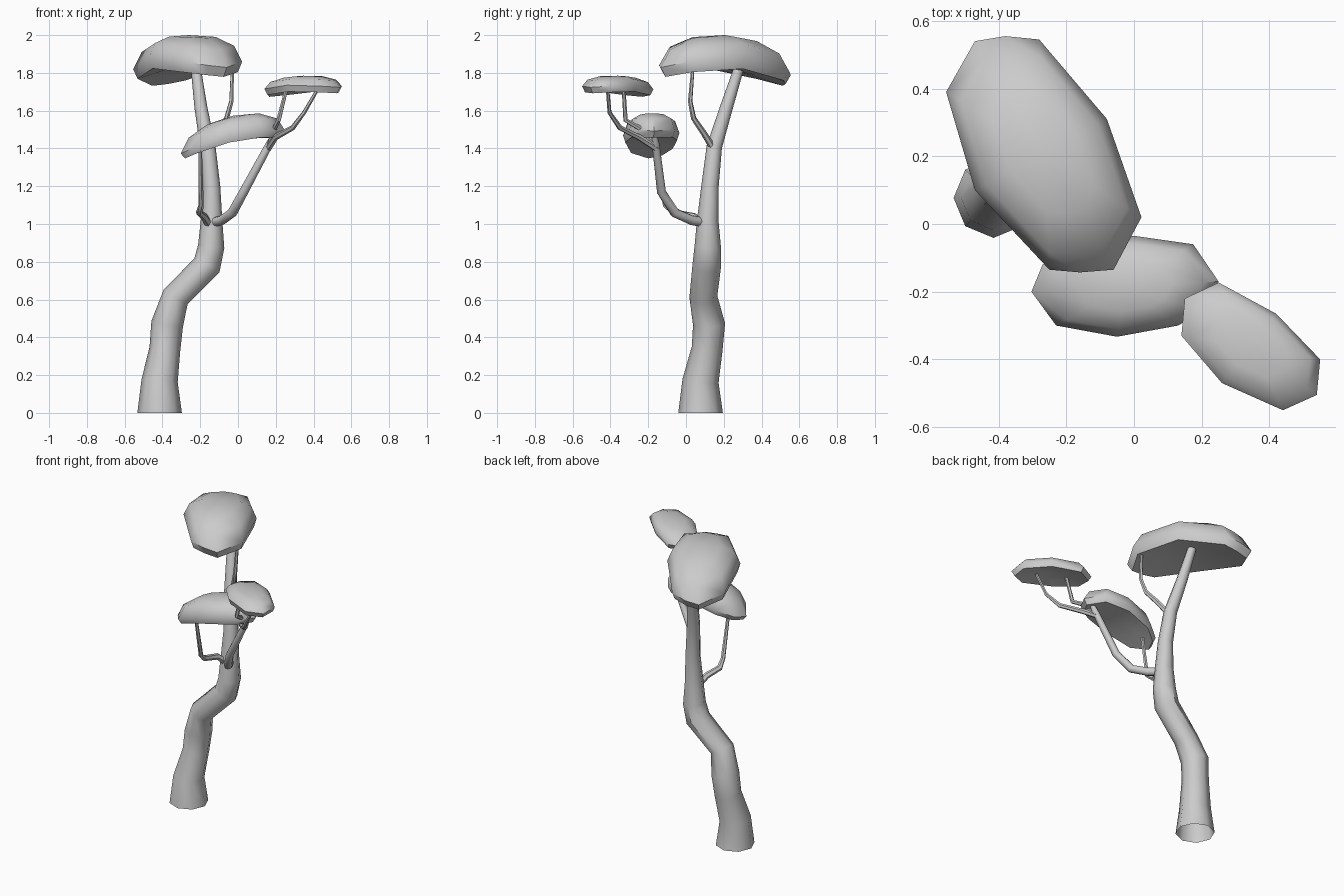
import bpy, bmesh
from mathutils import Vector


def finish(ob, angle):
    bpy.ops.object.select_all(action='DESELECT')
    ob.select_set(True)
    bpy.context.view_layer.objects.active = ob
    if ob.type == 'CURVE':
        bpy.ops.object.convert(target='MESH')
    bpy.ops.object.shade_smooth_by_angle(angle=angle)


def limb(name, pts, sides_res=2):
    """Tapered open tube through (x, y, z, radius) points."""
    cu = bpy.data.curves.new(name, 'CURVE')
    cu.dimensions = '3D'
    cu.bevel_depth = 1.0
    cu.bevel_resolution = sides_res
    sp = cu.splines.new('POLY')
    sp.points.add(len(pts) - 1)
    for p, (x, y, z, r) in zip(sp.points, pts):
        p.co = (x, y, z, 1)
        p.radius = r
    ob = bpy.data.objects.new(name, cu)
    bpy.context.collection.objects.link(ob)
    finish(ob, 0.8)


def canopy(name, outline, tail, head, z, tilt, drop, up, down, hollow):
    """Bent flat-bottomed dome: scaled copies of the outline, lofted."""
    tail, head = Vector(tail), Vector(head)
    c = (tail + head) / 2
    half = (head - tail) / 2

    def place(bm, p, s, h):
        q = c + (Vector(p) - c) * s
        t = (q - c).dot(half) / half.length_squared
        return bm.verts.new((q.x, q.y, z + h + tilt * t - drop * t * t))

    bm = bmesh.new()
    rings = [[place(bm, p, s, h) for p in outline] for s, h in (
        (0.5, (down + hollow) / 2), (0.92, down), (1.0, 0.0),
        (0.85, up * 0.64), (0.5, up * 0.93))]
    n = len(outline)
    for a, b in zip(rings, rings[1:]):
        for i in range(n):
            j = (i + 1) % n
            bm.faces.new((a[i], a[j], b[j], b[i]))
    low, high = place(bm, c, 1, hollow), place(bm, c, 1, up)
    for i in range(n):
        j = (i + 1) % n
        bm.faces.new((rings[0][j], rings[0][i], low))
        bm.faces.new((rings[-1][i], rings[-1][j], high))
    bmesh.ops.recalc_face_normals(bm, faces=bm.faces)
    me = bpy.data.meshes.new(name)
    bm.to_mesh(me)
    bm.free()
    ob = bpy.data.objects.new(name, me)
    bpy.context.collection.objects.link(ob)
    finish(ob, 0.85)


# Trunk, open at the base
limb("trunk", [
    (-0.415, 0.077, 0.0, 0.118), (-0.415, 0.077, 0.17, 0.096),
    (-0.387, 0.112, 0.34, 0.082), (-0.375, 0.122, 0.47, 0.085),
    (-0.33, 0.092, 0.615, 0.074), (-0.165, 0.11, 0.78, 0.076),
    (-0.142, 0.115, 0.88, 0.07), (-0.14, 0.115, 1.02, 0.057),
    (-0.14, 0.127, 1.2, 0.046), (-0.16, 0.15, 1.41, 0.041),
    (-0.197, 0.215, 1.62, 0.034), (-0.225, 0.285, 1.84, 0.026)])

# Main side branch
limb("side_branch", [
    (-0.13, 0.09, 1.01, 0.026), (-0.085, 0.03, 1.02, 0.026),
    (-0.03, -0.06, 1.06, 0.026), (0.03, -0.13, 1.17, 0.024),
    (0.165, -0.16, 1.42, 0.02), (0.2, -0.17, 1.49, 0.012)])

# Thin twigs carrying the canopies
limb("inner_twig", [
    (0.165, -0.16, 1.41, 0.016), (0.195, -0.25, 1.51, 0.014),
    (0.215, -0.32, 1.55, 0.013), (0.255, -0.33, 1.71, 0.01)], 1)
limb("outer_twig", [
    (0.16, -0.155, 1.4, 0.018), (0.2, -0.25, 1.46, 0.016),
    (0.29, -0.35, 1.51, 0.014), (0.35, -0.405, 1.59, 0.011),
    (0.42, -0.415, 1.71, 0.009)], 1)
limb("top_twig", [
    (-0.15, 0.15, 1.39, 0.018), (-0.11, 0.095, 1.48, 0.016),
    (-0.06, 0.04, 1.56, 0.014), (-0.035, 0.022, 1.65, 0.012),
    (-0.03, 0.035, 1.81, 0.009)], 1)
limb("low_twig", [
    (-0.15, 0.09, 0.99, 0.022), (-0.18, 0.04, 1.04, 0.02),
    (-0.205, -0.06, 1.06, 0.018), (-0.195, -0.11, 1.1, 0.014),
    (-0.2, -0.16, 1.38, 0.01)], 1)

# Leaf canopies
canopy("top_canopy", [
    (-0.555, 0.39), (-0.47, 0.54), (-0.38, 0.555), (-0.28, 0.545),
    (-0.08, 0.31), (0.022, 0.02), (-0.06, -0.135), (-0.16, -0.143),
    (-0.25, -0.135), (-0.47, 0.1)],
    (-0.1, -0.14), (-0.42, 0.55), 1.883, -0.025, 0.075, 0.117, -0.06, -0.063)
canopy("middle_canopy", [
    (-0.303, -0.2), (-0.23, -0.3), (-0.05, -0.333), (0.13, -0.3),
    (0.2, -0.26), (0.25, -0.17), (0.175, -0.06), (0.0, -0.035),
    (-0.18, -0.06), (-0.27, -0.12)],
    (-0.303, -0.2), (0.25, -0.17), 1.475, 0.06, 0.042, 0.098, -0.037, -0.037)
canopy("side_canopy", [
    (0.14, -0.33), (0.15, -0.22), (0.25, -0.173), (0.42, -0.265),
    (0.55, -0.4), (0.54, -0.505), (0.44, -0.55), (0.26, -0.47)],
    (0.16, -0.22), (0.53, -0.5), 1.735, 0.01, 0.02, 0.05, -0.034, -0.015)
